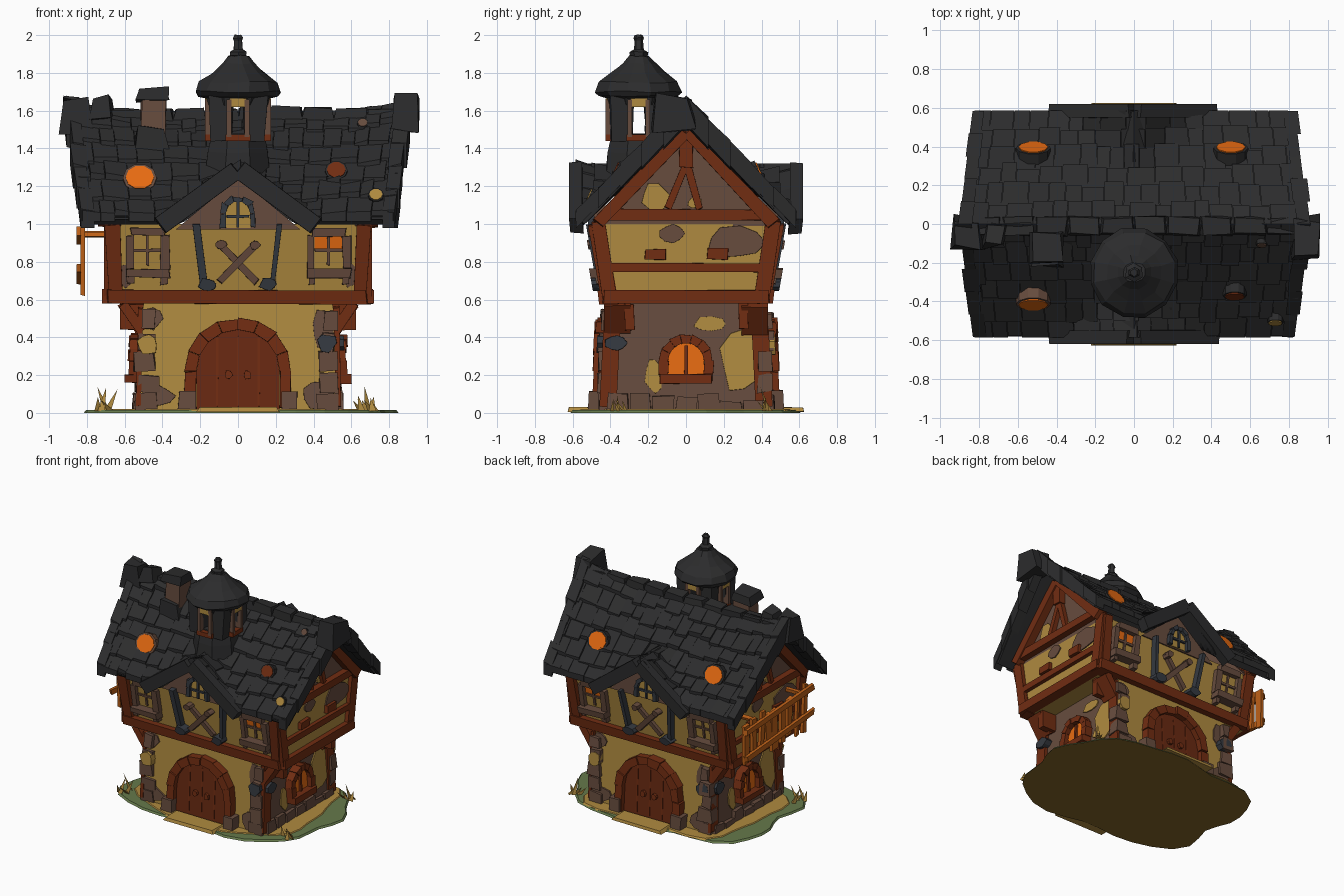
import bpy, math, random
from mathutils import Matrix, Vector

if "Cube" in bpy.data.objects:
    bpy.data.objects.remove(bpy.data.objects["Cube"])
random.seed(4)
R, TAU = random.uniform, math.tau
def mat(name, *rgb):
    m = bpy.data.materials.new(name)
    m.diffuse_color = (*rgb, 1)
    m.use_nodes = True
    m.node_tree.nodes["Principled BSDF"].inputs["Base Color"].default_value = m.diffuse_color
    return m
SLATE, BLUE = mat("roof slate", .025, .025, .026), mat("dark iron stone", .036, .042, .052)
TAN, STONE = mat("tan plaster", .43, .255, .05), mat("brown stone", .135, .072, .048)
WOOD, DOOR = mat("red timber", .165, .026, .006), mat("door wood", .14, .022, .006)
GLOW, PLANK = mat("orange glow", .82, .15, .006), mat("orange plank", .52, .12, .009)
GREEN, EARTH = mat("grass green", .13, .19, .07), mat("brown earth", .23, .13, .022)
# --- basic builders
def loft(name, rings, *mats):
    """Closed solid through rings of equal point count."""
    n, k = len(rings[0]), len(rings)
    f = [tuple(range(n))[::-1], tuple(range((k-1)*n, k*n))]
    f += [(a*n+i, a*n+(i+1) % n, (a+1)*n+(i+1) % n, (a+1)*n+i) for a in range(k-1) for i in range(n)]
    return mesh(name, [tuple(v) for r in rings for v in r], f, *mats)
def mesh(name, verts, faces, *mats):
    me = bpy.data.meshes.new(name)
    me.from_pydata(verts, [], faces)
    for m in mats:
        me.materials.append(m)
    ob = bpy.data.objects.new(name, me)
    bpy.context.collection.objects.link(ob)
    return ob
def rect(z, hx, hy, cx=0, cy=0, j=0):
    return [(cx+a*hx+R(-j, j), cy+b*hy+R(-j, j), z+R(-j, j)) for a, b in ((-1, -1), (1, -1), (1, 1), (-1, 1))]
def block(name, cx, cy, z0, z1, hx, hy, m, j=.008, top=.92):
    lo = [(x, y, max(z, .005)) for x, y, z in rect(z0, hx, hy, cx, cy, j)]
    loft(name, [lo, rect(z1, hx*top, hy*top, cx, cy, j)], m)
# --- facade builders: (u, z) drawn on a wall, o = offset outward from the wall
ANG = {'F': 0, 'R': math.pi/2, 'B': math.pi, 'L': -math.pi/2}
def wall(face, z):
    if z < .57:
        return (.44 if face in 'FB' else .53) - .05*max(z, 0)
    return .41 + .175*min(max(z-.6, 0), .4) if face in 'FB' else .68
def plate(name, face, pts, o0, o1, m, shrink=.95):
    rot = Matrix.Rotation(ANG[face], 3, 'Z')
    zs = [p[1] for p in pts]
    cu, cz = sum(p[0] for p in pts)/len(pts), sum(zs)/len(zs)
    ref = wall(face, cz) if min(zs) < .57 < max(zs) else None
    loft(name, [[rot @ Vector((cu+(u-cu)*k, -((ref or wall(face, cz+(z-cz)*k))+o), cz+(z-cz)*k)) for u, z in pts]
                for o, k in ((o0, 1), (o1, shrink))], m)
def bar(name, face, a, b, w, o0, o1, m, j=.006):
    a, b = Vector(a), Vector(b)
    n = (b-a).normalized().orthogonal()*w/2
    plate(name, face, [(p.x+R(-j, j), p.y+R(-j, j)) for p in (a-n, b-n, b+n, a+n)], o0, o1, m, .97)
def blob(name, face, u, z, ru, rz, m, o=.008):
    ks = [(i*TAU/9, R(.8, 1.15)) for i in range(9)]
    plate(name, face, [(u+ru*k*math.cos(a), z+rz*k*math.sin(a)) for a, k in ks], -.03, o, m)
def arch(name, face, z0, w, h, fw, inner, frame, o, n):
    """Arched panel with a frame of separate blocks."""
    zc, r = z0+h-w/2, w/2+fw/2
    top = [(w/2*math.cos(math.pi*i/8), zc+w/2*math.sin(math.pi*i/8)) for i in range(9)]
    plate(name+"_panel", face, [(-w/2, z0), (w/2, z0)]+top, -.02, o*.4, inner, 1)
    for s in (-1, 1):
        bar(name+"_jamb", face, (s*r, z0), (s*r, zc), fw, -.02, o, frame)
    for i in range(n):
        a, b = math.pi*i/n, math.pi*(i+1)/n
        q = [(k*math.cos(t), zc+k*math.sin(t)) for k, t in ((w/2, a), (w/2+fw+R(-.01, .012), a), (w/2+fw, b), (w/2, b))]
        plate(name+"_arch_stone", face, q, -.02, o+R(-.008, .01), frame, .98)
def window(face, u, z, w, h, upper, lower, m):
    for g, a, b in ((upper, z, z+h/2), (lower, z-h/2, z)):
        plate("window_pane", face, [(u-w/2, a), (u+w/2, a), (u+w/2, b), (u-w/2, b)], -.02, .008, g, 1)
    bar("window_mullion", face, (u, z-h/2), (u, z+h/2), .018, 0, .02, m, .002)
    bar("window_transom", face, (u-w/2, z), (u+w/2, z), .018, 0, .02, m, .002)
    for s in (-1, 1):
        bar("window_jamb", face, (u+s*(w/2+.02), z-h/2-.02), (u+s*(w/2+.02), z+h/2), .045, -.01, .04, m)
        bar("sill_bracket", face, (u+s*w*.6, z-h/2-.1), (u+s*w*.6, z-h/2-.03), .04, -.01, .05, m)
    for name, k, zz, o in (("window_lintel", .6, z+h/2+.02, .045), ("window_sill", .8, z-h/2-.04, .075)):
        bar(name, face, (u-w*k, zz), (u+w*k, zz), .048, -.01, o, m)
# --- ground
def outline(kx, ky, z, ph):
    pts = []
    for a in [i*TAU/36 for i in range(36)]:
        c, s = math.cos(a), math.sin(a)
        k = (1+.04*math.sin(5*a+ph)+.025*math.sin(9*a))/(abs(c)**3.6+abs(s)**3.6)**(1/3.6)
        pts.append((kx*k*c, ky*k*s, z))
    return pts
g = loft("ground", [outline(.80, .58, 0, 1), outline(.79, .57, .014, 1)], EARTH, GREEN)
for p in g.data.polygons:
    p.material_index = 0 if p.normal.z < -.5 else 1
loft("dirt_patch", [outline(.68, .56, .01, 3), outline(.67, .55, .02, 3)], TAN)
for s in (-1, 1):
    block("door_step", 0, s*.55, .006, .03, .22, .075, TAN, .002)
for cx, cy in ((.7, -.38), (-.72, -.4), (.66, .44)):
    for i in range(5):  # grass blades
        x, y, dx, dy = cx+R(-.05, .05), cy+R(-.05, .05), R(-.05, .06), R(-.04, .04)
        mesh("grass_blade", [(x-.02, y, .01), (x+.02, y, .01), (x, y+.02, .01), (x+dx, y+dy, R(.05, .14))],
             [(0, 2, 1), (0, 1, 3), (1, 2, 3), (2, 0, 3)], TAN)
# --- wall bodies
lower = loft("lower_storey", [rect(.01, .53, .44), rect(.58, .501, .411)], TAN, STONE)
for p in lower.data.polygons:
    p.material_index = int(abs(p.normal.x) > .7)
loft("upper_storey", [rect(.58, .68, .41), rect(1.0, .68, .48)], TAN)
# --- front and back facades; mirrored bars: name, u0, z0, u1, z1, width, o0, o1, material
PAIRS = (("door_foot", .27, .02, .27, .12, .09, 0, .08, STONE), ("corner_post", .645, .6, .665, 1, .075, -.05, .04, WOOD),
         ("jetty_brace", .51, .43, .61, .58, .06, -.12, .02, WOOD), ("lower_post", .53, .03, .52, .56, .03, -.07, .02, WOOD),
         ("iron_post", .18, .66, .22, 1, .035, -.01, .05, BLUE), ("dormer_verge", 0, 1.29, .41, .985, .1, .07, .14, SLATE))
for f in 'FB':
    arch("door", f, .02, .44, .42, .065, DOOR, WOOD, .06, 8)
    for u in (-.11, 0, .11):
        bar("door_seam", f, (u, .03), (u, .41), .01, 0, .028, WOOD, .002)
    for s in (-1, 1):
        for name, u0, z0, u1, z1, w, o0, o1, m in PAIRS:
            bar(name, f, (s*u0, z0), (s*u1, z1), w, o0, o1, m)
        bar("crossed_beam", f, (-s*.1, .69), (s*.1, .9), .04, 0, .04+s*.01, STONE)
        glow = s == (1 if f == 'F' else -1)
        window(f, s*.48, .86, .15, .16, GLOW if glow else TAN, TAN, STONE)
        for name, u, z, ru, rz, m, o in (("door_handle", .05, .2, .022, .025, WOOD, .045), ("post_foot", .16, .68, .05, .035, BLUE, .075),
                                         ("beam_head", .09, .89, .03, .025, STONE, .06), ("wall_patch", .6, .73, .04, .07, STONE, .008)):
            blob(name, f, s*u, z, ru, rz, m, o)
    bar("floor_beam", f, (-.71, .615), (.7, .615), .075, -.05, .05, WOOD)
    plate("dormer_wall", f, [(-.33, .97), (.33, .97), (0, 1.25)], -.05, .01, STONE, 1)
    arch("dormer_window", f, .98, .13, .14, .03, TAN, BLUE, .04, 5)
    bar("dormer_mullion", f, (0, .98), (0, 1.12), .015, 0, .03, BLUE, .002)
    bar("dormer_transom", f, (-.06, 1.04), (.06, 1.04), .015, 0, .03, BLUE, .002)
    for u, z, ru, rz, m, o in ((.45, .44, .06, .11, STONE, .008), (-.43, .09, .1, .06, STONE, .012), (.43, .1, .09, .08, STONE, .01),
                               (-.48, .36, .055, .06, TAN, .05), (.47, .37, .055, .05, BLUE, .05), (-.46, .5, .06, .06, STONE, .01)):
        blob("wall_stone", f, u, z, ru, rz, m, o)
# --- side facades with gables
BLOBS = (("plaster_patch", .29, .28, .11, .17, TAN, .008), ("plaster_patch", -.17, .2, .05, .1, TAN, .008),
         ("plaster_patch", .12, .47, .09, .04, TAN, .008), ("dark_stone", -.37, .37, .06, .05, BLUE, .05),
         ("gable_plaster", -.16, 1.14, .08, .08, TAN, .008), ("gable_plaster", .05, 1.11, .04, .03, TAN, .008),
         ("wall_patch", .26, .9, .15, .09, STONE, .008), ("wall_patch", -.08, .95, .07, .05, STONE, .008))
for f, sx in (('R', 1), ('L', -1)):
    arch("side_window", f, .2, .19, .17, .05, GLOW, WOOD, .06, 7)
    bar("side_window_sill", f, (-.14, .18), (.14, .18), .05, 0, .08, WOOD)
    bar("side_mullion", f, (0, .2), (0, .36), .02, 0, .04, WOOD, .003)
    plate("gable_wall", f, [(-.5, .99), (.5, .99), (0, 1.54)], -.06, 0, STONE, 1)
    for b in BLOBS:
        blob(b[0], f, *b[1:])
    for z, hu, w, o in ((.615, .45, .075, .04), (.77, .41, .045, .03), (1.05, .44, .06, .05)):
        bar("side_beam", f, (-hu, z), (hu, z), w, -.04, o, WOOD)
    bar("king_post", f, (0, 1.3), (0, 1.46), .07, -.01, .05, WOOD)
    for s in (-1, 1):
        for name, u0, z0, u1, z1, w, o0, o1 in (("side_corner_post", .4, .6, .465, 1.02, .08, -.05, .03), ("gable_rafter", .47, 1, 0, 1.49, .07, -.01, .06),
                                                ("beam_knot", .11, .84, .22, .84, .06, 0, .03), ("jetty_bracket", .3, .44, .3, .58, .05, -.02, .12)):
            bar(name, f, (s*u0, z0), (s*u1, z1), w, o0, o1, WOOD)
        bar("gable_strut", f, (-.1*s if s > 0 else .07, 1.08), (0, 1.32), .04, -.01, .035, WOOD)
        for k in range(5):  # rough stack of corner stones
            block("corner_stone", sx*(.49+R(-.02, .01)), s*.42, k*.11, k*.11+R(.08, .11), R(.045, .07)-k*.005, R(.03, .05), STONE)
    for k in range(7):
        block("base_stone", sx*.52, -.36+k*.12, 0, R(.05, .11), .035, .058, STONE)
# --- broken plank lattice hanging off the left side
for k in range(9):
    u = -.42+k*.09
    bar("hanging_plank", 'L', (u, .62+R(0, .12)), (u+R(-.03, .03), R(.93, 1.03)), R(.04, .075), .13, .155, PLANK, .012)
for z in (.74, .94):
    bar("lattice_rail", 'L', (-.46, z-.03), (.4, z+.03), .05, .15, .175, PLANK, .01)
for u in (-.3, .28):
    bar("lattice_bracket", 'L', (u, .93), (u, .96), .03, 0, .14, PLANK)
# --- roof: one height field for the main gable and the two cross gables
def H(x, y):
    t = abs(y)/.58
    return max(1.59-.55*t+.06*(abs(x)/.9)**4*max(0, 1-t), 1.32-.82*abs(x))
def width(y):
    return .90-.075*abs(y)/.58
NX, NY = 80, 40
grid = [(-1+2*i/NX, -.58+1.16*j/NY) for j in range(NY+1) for i in range(NX+1)]
roof = mesh("roof_deck", [(s*width(y), y, H(s*width(y), y)) for s, y in grid],
            [(k, k+1, k+NX+2, k+NX+1) for j in range(NY) for k in range(j*(NX+1), j*(NX+1)+NX)], SLATE)
sol = roof.modifiers.new("thickness", 'SOLIDIFY')
sol.thickness, sol.offset = .06, -1
def slab(name, s0, s1, t0, t1, side, lo, hi0, hi1):
    """Shingle-like piece following the roof between two width and slope fractions."""
    low, high = [], []
    for s, t, h in ((s0, t0, hi0), (s1, t0, hi0), (s1, t1, hi1), (s0, t1, hi1))[::-side]:
        x, y = s*width(.58*t), side*.58*t
        low.append((x, y, H(x, y)+lo))
        high.append((x, y, H(x, y)+h+R(-.008, .01)))
    loft(name, [low, high], SLATE)
for side in (-1, 1):
    for row in range(6):
        s = -1.0
        while s < .98:
            e = min(s+R(.08, .17), 1.0)
            slab("roof_shingle", s, e-.003, row/6, min((row+1.12)/6+R(-.03, .03), 1.01), side, -.02, .004, .028)
            s = e
    for end in (-1, 1):  # heavy verge pieces
        for k in range(5):
            a, b = sorted((end*R(.92, .94), end*R(1.0, 1.03)))
            slab("roof_verge", a, b, k/5, (k+1.02)/5, side, -.12+k*.015, .03, .035)
for k in range(10):
    block("ridge_cap", -.77+k*.171, -.01, 1.54, 1.615+R(-.01, .01), .09, .05, SLATE, .008, .85)
for x, y, z0, z1, hx, hy in ((-.86, -.05, 1.48, 1.66, .085, .085), (.885, -.07, 1.49, 1.68, .075, .11), (-.72, -.06, 1.55, 1.67, .06, .06), (-.45, -.15, 1.38, 1.51, .1, .08)):
    block("ridge_knob", x, y, z0, z1, hx, hy, SLATE, .02, .75)
# --- glowing openings in the roof: x, z, radius, side, material
for x, z, r, side, m in ((-.52, 1.23, .075, -1, GLOW), (.52, 1.27, .05, -1, WOOD), (.73, 1.14, .035, -1, TAN),
                         (.66, 1.52, .025, -1, STONE), (-.52, 1.25, .075, 1, GLOW), (.5, 1.25, .075, 1, GLOW)):
    rot = Matrix.Rotation(0 if side < 0 else math.pi, 3, 'Z') @ Matrix.Rotation(-.42, 3, 'X')
    for name, k, d, mm in (("roof_opening_rim", 1.2, .038, STONE if m is GLOW and side < 0 else SLATE), ("roof_opening_glow", 1, .044, m)):
        loft(name, [[rot @ Vector((r*k*math.cos(i*TAU/10), y, r*k*.9*math.sin(i*TAU/10))) + Vector((x, side*.58*(1.59-z)/.55, z))
                     for i in range(10)] for y in (.04, -d)], mm)
# --- chimney
block("chimney", -.45, -.12, 1.35, 1.66, .07, .07, STONE)
block("chimney_cap", -.45, -.12, 1.65, 1.72, .088, .08, SLATE, .01, .88)
# --- open lantern tower with bell cap
def lathe(name, prof, n, j=.006):
    loft(name, [[(r*math.cos((i+.5)*TAU/n)+R(-j, j), -.25+r*math.sin((i+.5)*TAU/n)+R(-j, j), z+R(-j, j)) for i in range(n)] for z, r in prof], SLATE)
lathe("tower_base", [(1.2, .19), (1.38, .175), (1.48, .15)], 8)
lathe("tower_top", [(1.63, .17), (1.70, .19)], 8)
for i in range(4):
    a, rot = TAU/8+i*TAU/4, Matrix.Rotation(i*TAU/4, 3, 'Z')
    block("tower_pier", math.cos(a)*.128, -.25+math.sin(a)*.128, 1.44, 1.68, .054, .054, SLATE, .006, 1.18)
    for name, u0, u1, z0, z1, m in (("frame_left", -.06, -.035, 1.46, 1.66, STONE), ("frame_right", .035, .06, 1.46, 1.66, STONE),
                                    ("tan_lintel", -.045, .045, 1.62, 1.665, TAN), ("frame_sill", -.065, .065, 1.44, 1.475, WOOD)):
        loft("tower_"+name, [[rot @ Vector((u, -d, z))+Vector((0, -.25, 0)) for u, z in ((u0, z0), (u1, z0), (u1, z1), (u0, z1))] for d in (.13, .175)], m)
lathe("tower_cap", [(1.66, .15), (1.675, .215), (1.70, .235), (1.75, .215), (1.80, .145), (1.85, .09), (1.89, .055)], 12)
lathe("finial", [(1.87, .045), (1.91, .05), (1.925, .027), (1.97, .024), (1.985, .03), (2.0, .02)], 6, .003)
